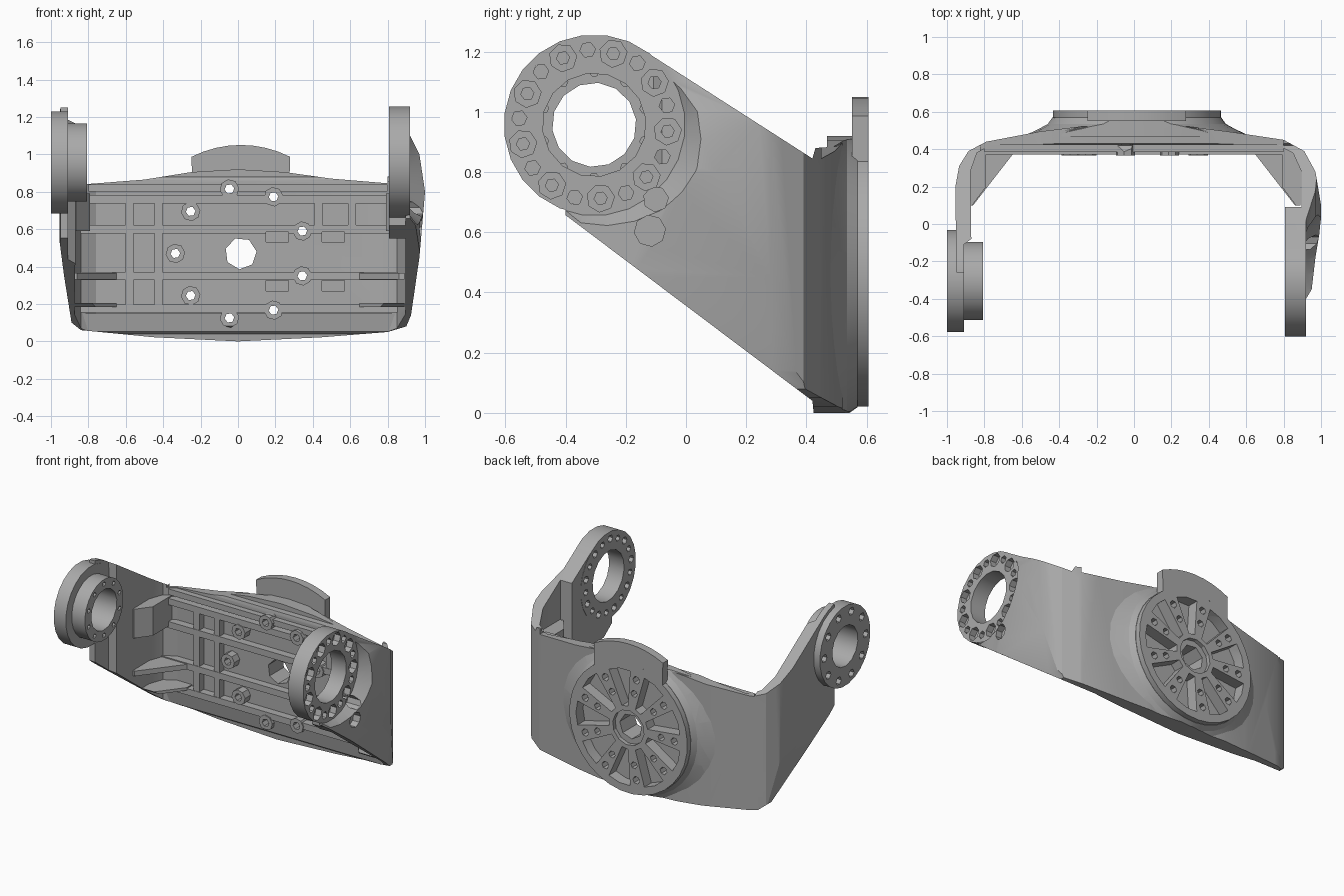
import bpy, bmesh, math

cube = bpy.data.objects.get("Cube")
if cube:
    bpy.data.objects.remove(cube)

mat = bpy.data.materials.new("cast grey")
mat.use_nodes = True
GREY = (0.4, 0.4, 0.4, 1)
mat.diffuse_color = GREY
mat.node_tree.nodes["Principled BSDF"].inputs["Base Color"].default_value = GREY

AXES = {"x": lambda a, b, d: (d, a, b), "y": lambda a, b, d: (a, d, b), "z": lambda a, b, d: (a, b, d)}


def prism(name, axis, pts, lo, hi, top=None):
    """Extrude a 2D outline along an axis, optionally to a second outline."""
    bm = bmesh.new()
    put = AXES[axis]
    low = [bm.verts.new(put(a, b, lo)) for a, b in pts]
    high = [bm.verts.new(put(a, b, hi)) for a, b in top or pts]
    bm.faces.new(low)
    bm.faces.new(high)
    for i in range(len(pts)):
        j = (i + 1) % len(pts)
        bm.faces.new((low[i], low[j], high[j], high[i]))
    bmesh.ops.recalc_face_normals(bm, faces=bm.faces)
    mesh = bpy.data.meshes.new(name)
    bm.to_mesh(mesh)
    bm.free()
    mesh.materials.append(mat)
    obj = bpy.data.objects.new(name, mesh)
    bpy.context.collection.objects.link(obj)
    return obj


def circle(c, r, n, start=0.0, sweep=math.tau):
    steps = n if sweep == math.tau else n - 1
    return [(c[0] + r * math.cos(start + sweep * i / steps),
             c[1] + r * math.sin(start + sweep * i / steps)) for i in range(n)]


def rod(axis, c, r, lo, hi, n=24, name="cutter", r_top=None):
    return prism(name, axis, circle(c, r, n, 0.13), lo, hi, circle(c, r_top or r, n, 0.13))


def box(x0, x1, y0, y1, z0, z1):
    return prism("block", "z", [(x0, y0), (x1, y0), (x1, y1), (x0, y1)], z0, z1)


def boolean(target, op, tools):
    bpy.context.view_layer.objects.active = target
    for tool in tools:
        mod = target.modifiers.new("cut", "BOOLEAN")
        mod.operation, mod.object, mod.solver = op, tool, "EXACT"
        bpy.ops.object.modifier_apply(modifier=mod.name)
        bpy.data.objects.remove(tool)


def polar(c, r, deg):
    return (c[0] + r * math.cos(math.radians(deg)), c[1] + r * math.sin(math.radians(deg)))


PIVOT = (-0.305, 0.957)    # arm axis in y, z
HUB = (0.015, 0.47)        # flange axis in x, z
BOLTS = [40 * k for k in range(9)]

# Outlines: side of the arms, front of the yoke, and wall seen from above
side = circle(PIVOT, 0.297, 18, math.radians(57), math.radians(177)) + [
    (0.42, 0.04), (0.425, -0.01), (0.62, -0.01), (0.62, 0.95), (0.55, 0.92), (0.5, 0.885),
    (0.43, 0.88), (0.42, 0.845)]
front = [(-0.96, 1.3), (-0.96, 0.58), (-0.93, 0.35), (-0.89, 0.1), (-0.84, 0.06), (-0.45, 0.022),
         (0, 0), (0.45, 0.022), (0.8, 0.05), (0.9, 0.08), (0.925, 0.14), (0.97, 0.45), (1, 0.8),
         (0.97, 1.0), (0.92, 1.1), (0.92, 1.3), (0.8, 1.3), (0.8, 0.845), (0.5, 0.87),
         (0.25, 0.905), (0, 0.92), (-0.25, 0.905), (-0.5, 0.865), (-0.82, 0.84), (-0.82, 1.3)]
outer = [(-0.95, -0.26), (-0.955, 0.2), (-0.935, 0.31), (-0.885, 0.39), (-0.79, 0.44), (-0.5, 0.495),
         (-0.3, 0.52), (0.3, 0.52), (0.5, 0.495), (0.8, 0.45), (0.91, 0.39), (0.97, 0.28),
         (1, 0.1), (1, 0), (0.97, -0.18), (0.95, -0.35), (0.92, -0.4)]
inner = [(0.895, -0.4), (0.895, 0.28), (0.85, 0.38), (0.76, 0.425), (-0.76, 0.425), (-0.84, 0.38),
         (-0.875, 0.28), (-0.87, -0.08), (-0.91, -0.11), (-0.91, -0.26)]

# Yoke: wall, inner pads, corner gussets, lower lip and rib grid
yoke = prism("yoke", "z", outer + inner, -0.1, 1.4)
adds = [box(0.808, 0.91, -0.35, 0.09, 0.55, 1.25),
        prism("lip", "x", [(0.385, 0.15), (0.445, 0.15), (0.445, -0.05), (0.42, -0.05)], -0.84, 0.87),
        box(-0.8, 0.8, 0.385, 0.44, 0.8, 0.84)]
for s in (-1, 1):
    for z0, z1 in ((0.185, 0.205), (0.33, 0.365)):
        adds.append(prism("gusset", "z", [(s * 0.89, 0.1), (s * 0.86, 0.1), (s * 0.65, 0.37),
                                          (s * 0.65, 0.44), (s * 0.89, 0.44)], z0, z1))
    adds.append(prism("corner_block", "z", [(s * 0.89, 0.1), (s * 0.865, 0.1), (s * 0.79, 0.2),
                                            (s * 0.79, 0.44), (s * 0.89, 0.44)], 0.59, 0.79))
for z, x1 in ((0.175, 0.89), (0.35, 0.89), (0.6, 0.89), (0.76, 0.89)):
    adds.append(box(-0.87, x1, 0.372, 0.44, z - 0.022, z + 0.022))
for x, z0 in ((-0.58, 0.16), (-0.425, 0.16), (0.43, 0.6), (0.61, 0.6)):
    adds.append(box(x - 0.022, x + 0.022, 0.375, 0.44, z0, 0.77))
for a in BOLTS:
    adds.append(rod("y", polar(HUB, 0.35, a + 20), 0.052, 0.365, 0.45, 8))
boolean(yoke, "UNION", adds)
boolean(yoke, "INTERSECT", [prism("cutter", "z", outer, -0.2, 1.5),
                            prism("cutter", "x", side, -1.2, 1.2), prism("cutter", "y", front, -1, 1)])

# Right bearing ring with its flat outer face, bolt holes and bore
boolean(yoke, "UNION", [rod("x", PIVOT, 0.3, 0.806, 0.921)])
holes = [rod("x", PIVOT, 0.302, 0.92, 1.1, r_top=0.46), rod("x", PIVOT, 0.172, 0.7, 1.1, 16),
         rod("x", PIVOT, 0.14, -1.1, -0.7, 14),
         rod("x", (-0.1, 0.71), 0.042, 0.88, 1.1, 7), rod("x", (-0.12, 0.605), 0.052, 0.93, 1.1, 8)]
for a in BOLTS:
    p = polar(PIVOT, 0.245, a - 5)
    holes += [rod("x", p, 0.046, 0.875, 1.1, 7), rod("x", p, 0.022, 0.7, 1.1, 6),
              rod("x", polar(PIVOT, 0.25, a + 15), 0.026, 0.7, 1.1, 6),
              rod("y", polar(HUB, 0.35, a + 20), 0.026, 0.3, 0.7, 6)]
holes.append(rod("y", HUB, 0.085, 0.2, 0.8, 7))
for x in (0.15, 0.45):
    for z in (0.53, 0.27):
        holes.append(box(x, x + 0.12, 0.36, 0.48, z, z + 0.055))
boolean(yoke, "DIFFERENCE", holes)

# Left hub: outer disc, stepped boss and bolt holes
left_hub = rod("x", PIVOT, 0.275, -1, -0.908, 24, "left_hub")
boolean(left_hub, "UNION", [rod("x", PIVOT, 0.21, -0.92, -0.808)])
boolean(left_hub, "DIFFERENCE", [rod("x", PIVOT, 0.14, -1.1, -0.7, 14)]
        + [rod("x", polar(PIVOT, 0.225, 36 * k), 0.028, -1.1, -0.95, 6) for k in range(10)]
        + [rod("x", polar(PIVOT, 0.176, 36 * k + 18), 0.016, -0.86, -0.7, 6) for k in range(10)])

# Back mounting flange: flared disc with wedge pockets, bolt holes and bore
flange = rod("y", HUB, 0.45, 0.5, 0.607, 32, "back_flange")
boolean(flange, "UNION", [rod("y", HUB, 0.61, 0.468, 0.511, 32, r_top=0.52),
                          rod("y", HUB, 0.522, 0.51, 0.536, 32, r_top=0.475),
                          rod("y", HUB, 0.477, 0.535, 0.57, 32, r_top=0.452)])
boolean(flange, "INTERSECT", [prism("cutter", "y", front, 0, 1)])
cuts = [rod("y", HUB, 0.085, 0.3, 0.8, 7), rod("y", HUB, 0.12, 0.58, 0.8, 12)]
for a in BOLTS:
    wedge = [polar(HUB, 0.15, a - 9), polar(HUB, 0.395, a - 12), polar(HUB, 0.4, a),
             polar(HUB, 0.395, a + 12), polar(HUB, 0.15, a + 9)]
    cuts += [prism("cutter", "y", wedge, 0.53, 0.8),
             rod("y", polar(HUB, 0.35, a + 20), 0.026, 0.3, 0.8, 6),
             rod("y", polar(HUB, 0.25, a + 20), 0.024, 0.54, 0.8, 6)]
boolean(flange, "DIFFERENCE", cuts)

# Raised arc tab above the flange
arc = circle(HUB, 0.58, 9, math.radians(63), math.radians(54))
prism("top_tab", "y", arc + [(-0.245, 0.83), (-0.1, 0.905), (0.13, 0.905), (0.275, 0.83)], 0.552, 0.607)

# Smooth the curved walls and keep hard edges sharp
for obj in bpy.context.scene.objects:
    obj.select_set(obj.type == "MESH")
bpy.context.view_layer.objects.active = yoke
bpy.ops.object.shade_smooth_by_angle(angle=math.radians(28))
